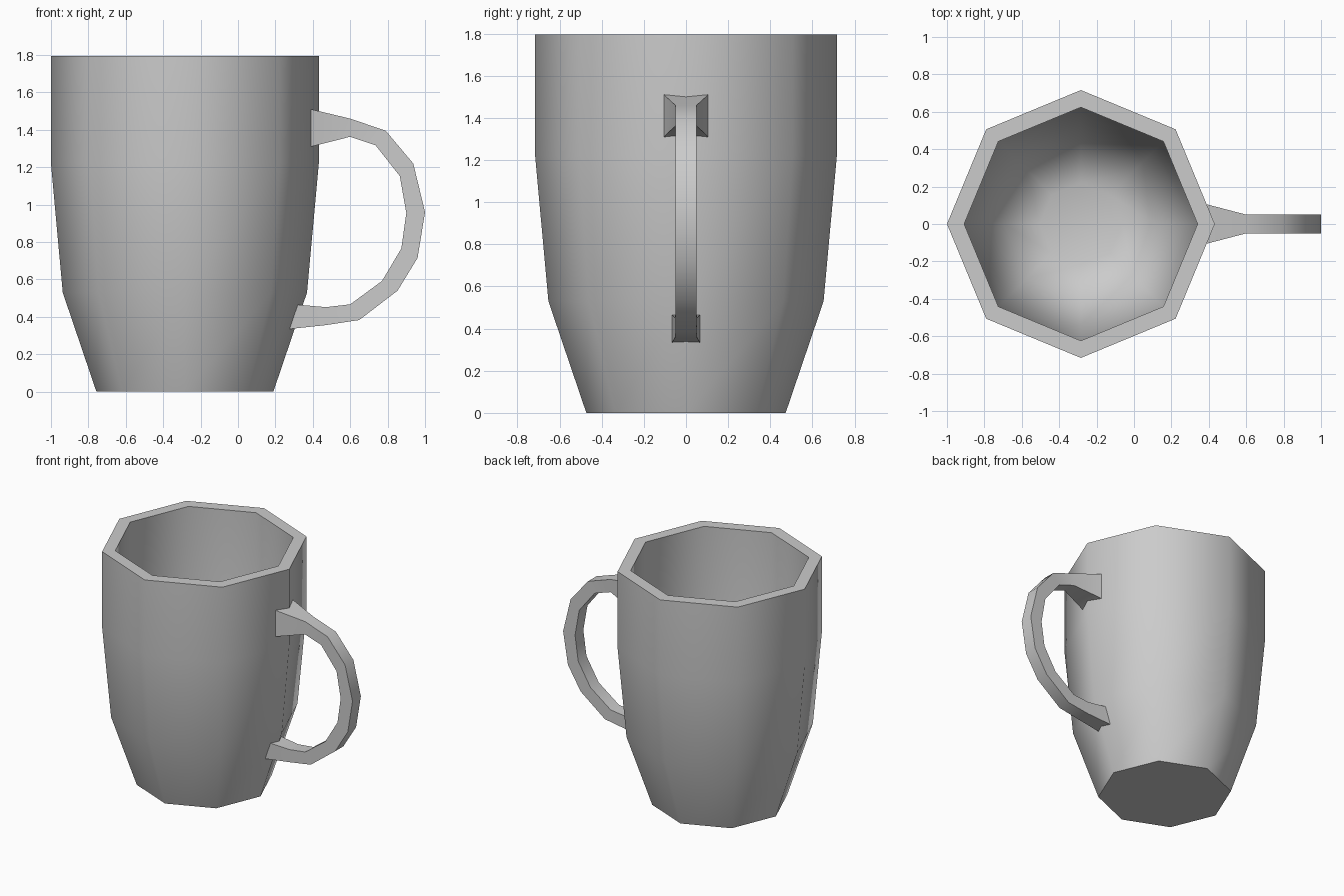
import bpy, bmesh
from math import cos, sin, tau, radians

if "Cube" in bpy.data.objects:
    bpy.data.objects.remove(bpy.data.objects["Cube"])


def loft(name, rings, angle):
    """Skin a list of equal-length point rings and cap both ends."""
    bm = bmesh.new()
    loops = [[bm.verts.new(p) for p in ring] for ring in rings]
    n = len(loops[0])
    for a, b in zip(loops, loops[1:]):
        for i in range(n):
            j = (i + 1) % n
            bm.faces.new((a[i], a[j], b[j], b[i]))
    bm.faces.new(loops[0][::-1])
    bm.faces.new(loops[-1])
    bmesh.ops.recalc_face_normals(bm, faces=bm.faces[:])
    mesh = bpy.data.meshes.new(name)
    bm.to_mesh(mesh)
    bm.free()
    obj = bpy.data.objects.new(name, mesh)
    bpy.context.collection.objects.link(obj)
    bpy.ops.object.select_all(action='DESELECT')
    obj.select_set(True)
    bpy.context.view_layer.objects.active = obj
    bpy.ops.object.shade_smooth_by_angle(angle=radians(angle))
    return obj


# Cup body: eight-sided profile up the outside, over the rim, down the inside
CX = -0.284
profile = [(0.473, 0), (0.653, 0.53), (0.716, 1.22), (0.716, 1.795),
           (0.624, 1.795), (0.624, 1.22), (0.565, 0.54), (0.41, 0.15), (0.22, 0.09)]
loft("cup_body", [[(CX + r * cos(tau * i / 8), r * sin(tau * i / 8), z)
                   for i in range(8)] for r, z in profile], 62)

# Handle: rectangular sections (outer x, z, inner x, z, half width)
sections = [(0.39, 1.51, 0.39, 1.31, 0.105), (0.60, 1.46, 0.60, 1.363, 0.05),
            (0.79, 1.395, 0.735, 1.318, 0.05), (0.937, 1.22, 0.865, 1.153, 0.05),
            (1.0, 0.96, 0.90, 0.955, 0.05), (0.96, 0.715, 0.873, 0.765, 0.05),
            (0.853, 0.54, 0.77, 0.592, 0.05), (0.648, 0.383, 0.60, 0.467, 0.05),
            (0.47, 0.356, 0.47, 0.452, 0.053), (0.275, 0.335, 0.32, 0.465, 0.066)]
loft("handle", [[(xo, -w, zo), (xo, w, zo), (xi, w, zi), (xi, -w, zi)]
                for xo, zo, xi, zi, w in sections], 50)
